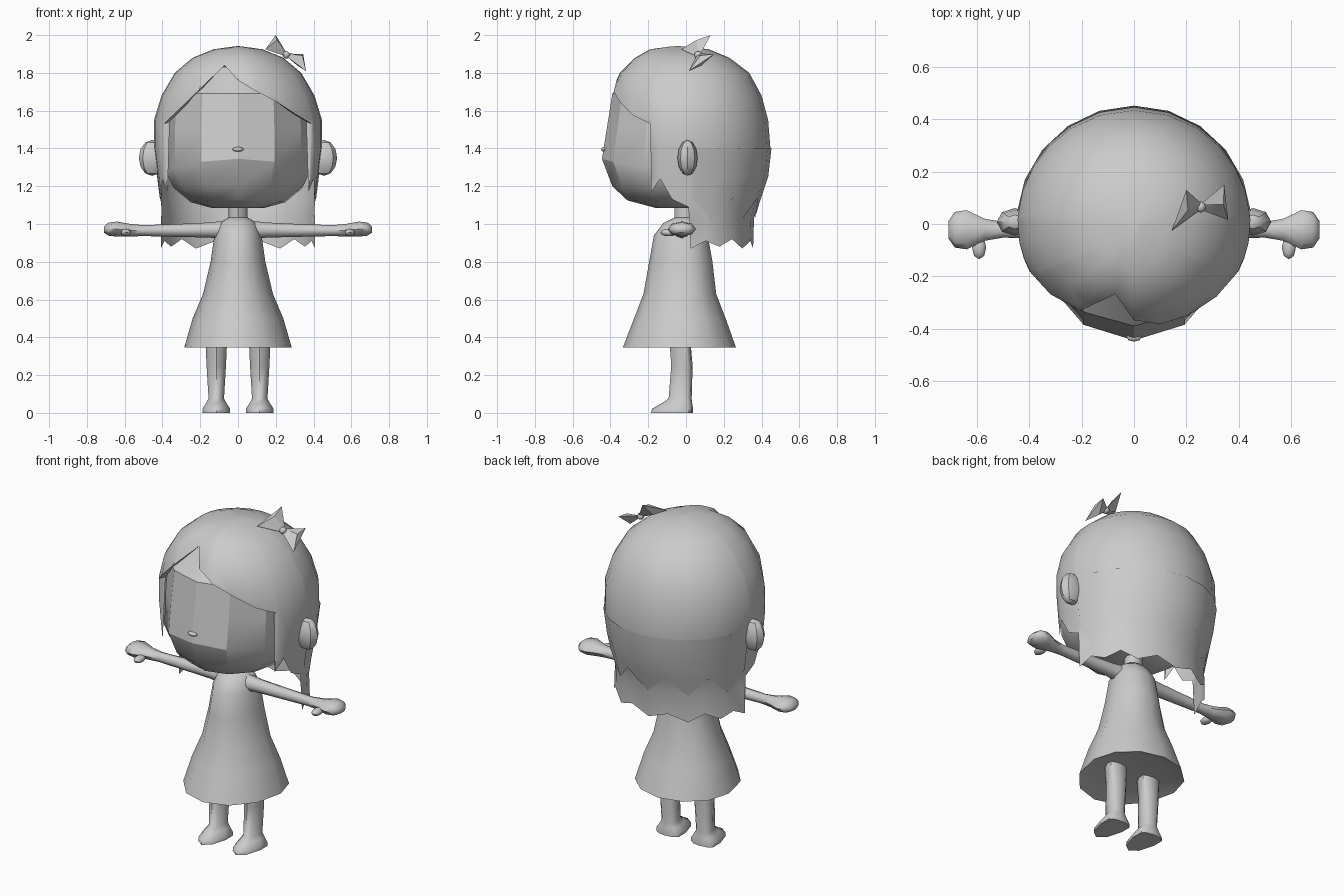
import bpy, bmesh, math
from mathutils import Vector

if "Cube" in bpy.data.objects:
    bpy.data.objects.remove(bpy.data.objects["Cube"])

grey = bpy.data.materials.new("soft grey")
grey.diffuse_color = (0.6, 0.6, 0.6, 1)
grey.use_nodes = True
grey.node_tree.nodes["Principled BSDF"].inputs["Base Color"].default_value = grey.diffuse_color


def finish(name, bm, angle=50):
    bmesh.ops.remove_doubles(bm, verts=bm.verts, dist=0.0005)
    bmesh.ops.recalc_face_normals(bm, faces=bm.faces)
    me = bpy.data.meshes.new(name)
    bm.to_mesh(me)
    bm.free()
    me.materials.append(grey)
    me.shade_smooth()
    me.set_sharp_from_angle(angle=math.radians(angle))
    ob = bpy.data.objects.new(name, me)
    bpy.context.collection.objects.link(ob)
    return ob


def loft(name, rings, closed=True, caps=True, angle=50):
    """Skin a list of equally long point rings."""
    bm = bmesh.new()
    vs = [[bm.verts.new(p) for p in r] for r in rings]
    n = len(rings[0])
    for a, b in zip(vs, vs[1:]):
        for i in range(n if closed else n - 1):
            j = (i + 1) % n
            bm.faces.new((a[i], a[j], b[j], b[i]))
    if caps:
        bm.faces.new(vs[0])
        bm.faces.new(vs[-1])
    return finish(name, bm, angle)


def egg(z, rx, yf, yb, n=12, cx=0, tilt=0):
    """Horizontal ring with separate front and back depth."""
    pts = []
    for i in range(n):
        t = 2 * math.pi * i / n
        c, s = math.cos(t), math.sin(t)
        pts.append((cx + rx * s, c * yf if c > 0 else -c * yb, z - tilt * s * s))
    return pts


def ball(name, loc, scale, angle=50):
    bm = bmesh.new()
    bmesh.ops.create_uvsphere(bm, u_segments=8, v_segments=6, radius=1)
    for v in bm.verts:
        v.co = Vector(a * b + c for a, b, c in zip(v.co, scale, loc))
    return finish(name, bm, angle)


# Head: wide jaw crease, forehead leaning back under the hair
loft("head", [egg(1.085, .14, -.16, .08), egg(1.125, .25, -.31, .15, tilt=.01),
              egg(1.20, .34, -.39, .24, tilt=.01), egg(1.345, .385, -.445, .3, tilt=.06),
              egg(1.5, .385, -.42, .34), egg(1.69, .375, -.39, .34),
              egg(1.83, .22, -.26, .25)], angle=28)
ball("nose", (0, -.43, 1.395), (.03, .02, .013))
loft("neck", [egg(1.0, .05, -.06, .04, 8), egg(1.13, .05, -.06, .04, 8)])

# Hair profile: z, half width, front depth, back depth
PROFILE = [(1.94, .02, -.08, .0), (1.925, .13, -.19, .12), (1.88, .24, -.27, .23),
           (1.80, .335, -.35, .335), (1.68, .405, -.405, .40), (1.55, .445, -.40, .435),
           (1.40, .445, -.41, .447), (1.25, .425, -.42, .43), (1.13, .41, -.42, .39),
           (1.03, .40, -.42, .36), (.86, .41, -.42, .355)]


def hair_point(deg, z, scale=1.0):
    for a, b in zip(PROFILE, PROFILE[1:]):
        if z >= b[0]:
            t = (a[0] - z) / (a[0] - b[0])
            rx, yf, yb = (a[k] + (b[k] - a[k]) * t for k in (1, 2, 3))
            break
    c, s = math.cos(math.radians(deg)), math.sin(math.radians(deg))
    pinch = 1 - (.1 if deg == -16 and z < 1.93 else 0)   # parting groove
    k = scale * pinch
    return (rx * s * k, (c * yf if c > 0 else -c * yb) * k, z)


# Hem height by angle from the front: fringe, side locks, long back
SIDE = [(62, 1.53), (64, 1.17), (71, 1.24), (80, 1.13), (92, 1.09), (94, .87), (107, .91),
        (120, .88), (133, .92), (147, .87), (163, .91)]
FRINGE = [(-48, 1.60), (-32, 1.71), (-16, 1.84), (0, 1.76), (15, 1.70), (30, 1.645), (46, 1.575)]
HEM = [(-d, z) for d, z in reversed(SIDE)] + FRINGE + SIDE + [(180, .87)]
levels = [p[0] for p in PROFILE]
rows = [[hair_point(d, max(z, h)) for d, h in HEM] for z in levels]
# fringe edge rolled in towards the face
rows.append([hair_point(d, h + (.012 if abs(d) < 63 else 0), .92 if abs(d) < 63 else 1)
             for d, h in HEM])
loft("hair", [[(0, -.05, 1.942)] * len(HEM)] + rows, caps=False, angle=45)

# Pointed upper layer over the back hair
layer = [(95 + 17 * i, 1.03 if i % 2 else 1.14) for i in range(11)]
loft("back_hair_layer", [[hair_point(d, max(z, h), 1.012) for d, h in layer]
                         for z in (1.40, 1.25, 1.13, 1.03)], closed=False, caps=False)

# Dress with flared skirt and recessed underside
loft("dress", [egg(.37, .2, -.24, .18), egg(.345, .285, -.335, .265), egg(.5, .24, -.275, .21),
               egg(.63, .185, -.225, .16), egg(.8, .145, -.195, .14),
               egg(.94, .125, -.17, .115), egg(1.005, .1, -.12, .075),
               egg(1.035, .05, -.06, .04)])

# Arm stations: x, z, half depth, half height
ARM = [(.08, .968, .05, .048), (.15, .968, .04, .04), (.32, .966, .035, .034),
       (.5, .965, .03, .029), (.57, .967, .042, .033), (.64, .973, .075, .04),
       (.685, .973, .068, .035), (.71, .97, .032, .016)]
for side, s in (("left", 1), ("right", -1)):
    loft(side + "_arm", [[(s * x, -.022 + ry * math.cos(t), z + rz * math.sin(t))
                          for t in (math.pi * i / 4 for i in range(8))]
                         for x, z, ry, rz in ARM])
    ball(side + "_thumb", (s * .592, -.09, .955), (.027, .045, .02))
    ball(side + "_ear", (s * .455, .008, 1.35), (.07, .053, .095), 35)
    loft(side + "_leg", [egg(z, rx, yf, yb, 10, s * .115) for z, rx, yf, yb in
                         [(0, .077, -.185, .038), (.022, .077, -.18, .038),
                          (.05, .058, -.13, .033), (.075, .043, -.092, .03),
                          (.25, .054, -.078, .035), (.42, .062, -.09, .02)]])

# Bow: two faceted loops meeting at a knot
knot = Vector((.255, .065, 1.895))
up = Vector((.45, -.1, .9)).normalized()
for name, a, b in (("bow_loop_inner", (.2, .13, 2.0), (.145, -.025, 1.925)),
                   ("bow_loop_outer", (.345, .15, 1.9), (.36, .015, 1.81))):
    a, b = Vector(a), Vector(b)
    mid = (a + b) / 2 * .75 + knot * .25
    bm = bmesh.new()
    for p in (a, b, mid + up * .03, mid - up * .03, knot + (a - b) * .08, knot - (a - b) * .08):
        bm.verts.new(p)
    bmesh.ops.convex_hull(bm, input=bm.verts)
    finish(name, bm, 20)
ball("bow_knot", knot, (.02, .022, .02))
